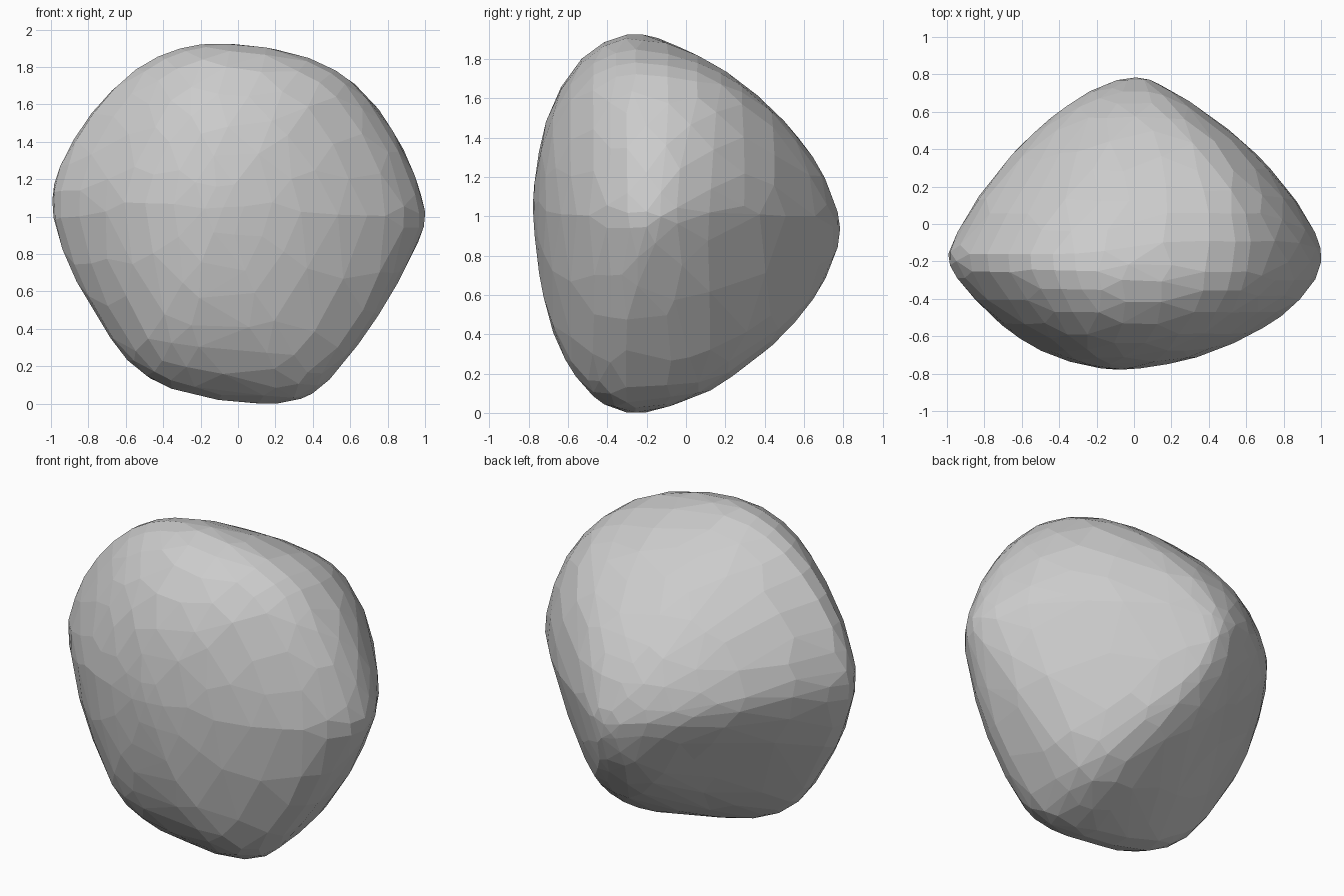
import bpy, bmesh, math

if "Cube" in bpy.data.objects:
    bpy.data.objects.remove(bpy.data.objects["Cube"])

# Widest outline of the boulder, seen from the front (x, z)
OUTLINE = [(-1, 1.08), (-.97, 1.25), (-.8, 1.56), (-.56, 1.8), (-.32, 1.9), (-.1, 1.925),
           (.22, 1.89), (.45, 1.81), (.6, 1.73), (.78, 1.52), (.92, 1.27), (.99, 1.05),
           (1, .97), (.93, .8), (.75, .5), (.5, .18), (.4, .08), (.3, .03), (.12, 0),
           (-.2, .04), (-.42, .11), (-.6, .23), (-.75, .46), (-.9, .7), (-.98, .95)]

# Extents of each slice from front to back: y, left, right, bottom, top
SLICES = [(-.78, -.13, -.03, 1.0, 1.1), (-.75, -.3, .2, .7, 1.34), (-.7, -.45, .38, .48, 1.52),
          (-.62, -.6, .57, .27, 1.69), (-.5, -.75, .78, .11, 1.83), (-.38, -.87, .91, .03, 1.9),
          (-.27, -.96, .98, 0, 1.925), (-.18, -1, 1, .01, 1.91), (-.08, -.96, .98, .04, 1.88),
          (.1, -.86, .88, .1, 1.79), (.25, -.75, .76, .2, 1.7), (.4, -.63, .63, .31, 1.58),
          (.53, -.49, .47, .43, 1.45), (.65, -.34, .3, .58, 1.3), (.73, -.2, .17, .72, 1.15),
          (.785, -.05, .06, .88, .99)]

# Directions of the three soft ridges that run to the back tip
RIDGES = [40, 173, 277, 400]


def ramp(t):
    return min(max(t, 0), 1)


def flatten(angle, amount):
    """Pull the outline in between the ridges to make three flatter sides."""
    a = (angle - RIDGES[0]) % 360 + RIDGES[0]
    for lo, hi in zip(RIDGES, RIDGES[1:]):
        if lo <= a <= hi:
            return 1 - amount * (.5 - .5 * math.cos(2 * math.pi * (a - lo) / (hi - lo)))
    return 1


def section(amount, lower_left, lower_right):
    """Outline with flattened sides and fuller lower corners, scaled to a unit box."""
    pts = []
    for x, z in OUTLINE:
        dz = z - .96
        a = math.degrees(math.atan2(dz, x)) % 360
        f = flatten(a, amount)
        f *= 1 + lower_left * math.exp(-((a - 225) / 35) ** 2)
        f *= 1 + lower_right * math.exp(-((a - 318) / 28) ** 2)
        pts.append((x * f, dz * f))
    xs, zs = zip(*pts)
    return [((x - min(xs)) / (max(xs) - min(xs)), (z - min(zs)) / (max(zs) - min(zs)))
            for x, z in pts]


# Boulder: rings lofted front to back, capped at both ends
bm = bmesh.new()
rings = []
for y, left, right, low, high in SLICES:
    back, front = ramp((y + .2) / .5), ramp((-y - .2) / .25)
    unit = section(.16 * back, .1 * front, .15 * front + .14 * ramp((y + .2) / .25))
    rings.append([bm.verts.new((1.015 * (left + u * (right - left)), y,
                                .962 + 1.018 * (low + v * (high - low) - .962)))
                  for u, v in unit])
n = len(OUTLINE)
for a, b in zip(rings, rings[1:]):
    for i in range(n):
        j = (i + 1) % n
        bm.faces.new((a[i], a[j], b[j], b[i]))
bm.faces.new(rings[0])
bm.faces.new(rings[-1])
bmesh.ops.recalc_face_normals(bm, faces=bm.faces[:])
mesh = bpy.data.meshes.new("boulder")
bm.to_mesh(mesh)
bm.free()
boulder = bpy.data.objects.new("boulder", mesh)
bpy.context.collection.objects.link(boulder)

# Round the form, then reduce it to irregular flat facets
boulder.modifiers.new("round", 'SUBSURF').levels = 1
boulder.modifiers["round"].render_levels = 1
facets = boulder.modifiers.new("facets", 'DECIMATE')
facets.ratio = .22
